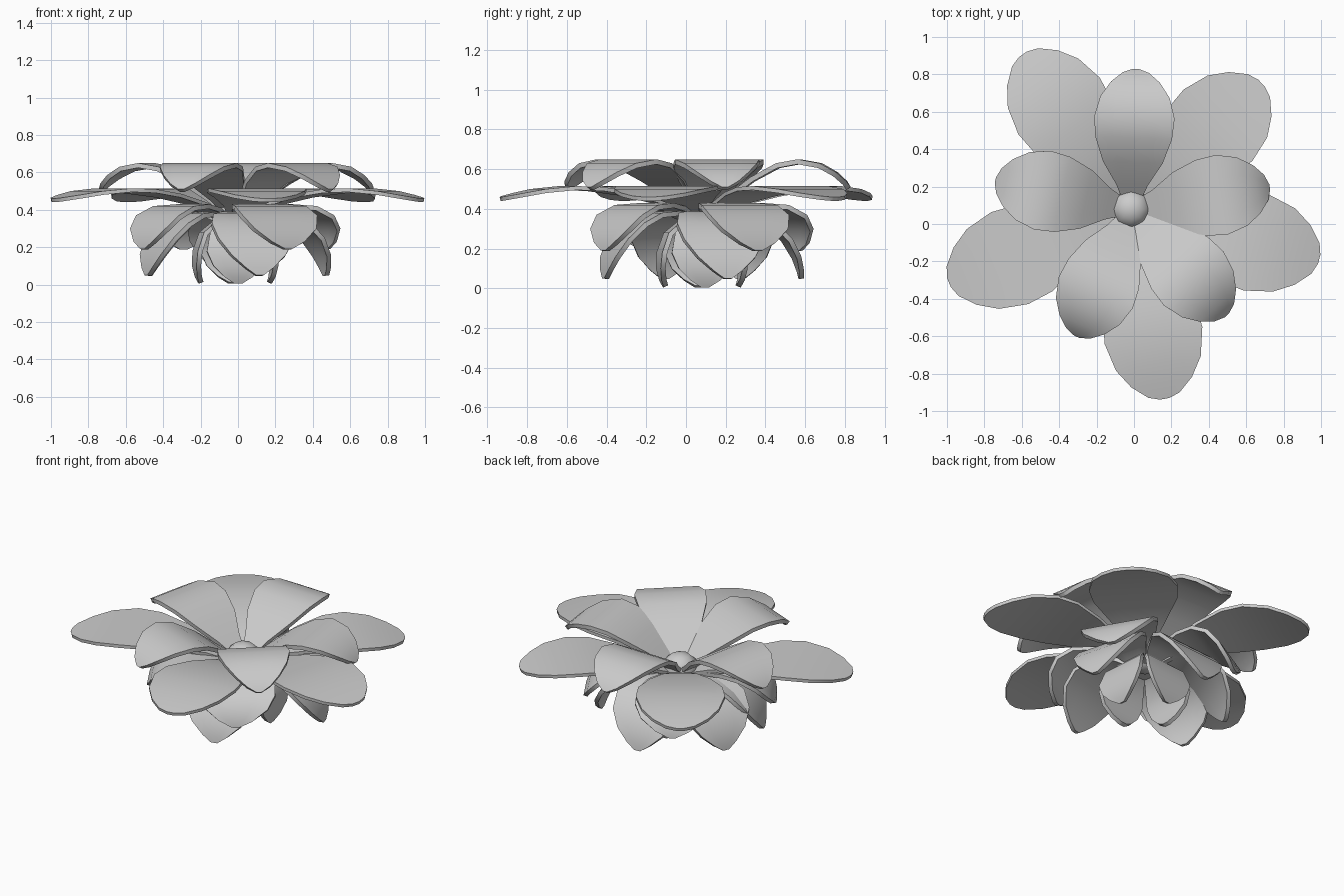
import bpy, bmesh, math

if "Cube" in bpy.data.objects:
    bpy.data.objects.remove(bpy.data.objects["Cube"])

CX, CY = -0.015, 0.08     # flower axis
ACROSS = 4                # strips across each petal


def petal(name, rows, angle, scale, thickness):
    """Petal lofted from rows of (radius, height, half width), turned to angle."""
    bm = bmesh.new()
    a = math.radians(angle)
    ca, sa = math.cos(a), math.sin(a)
    grid = []
    for r, z, w in rows:
        line = []
        for i in range(ACROSS + 1):
            s = w * (2 * i / ACROSS - 1)
            rr = r * scale
            line.append(bm.verts.new((CX + rr * ca - s * sa, CY + rr * sa + s * ca, z)))
        grid.append(line)
    for p, q in zip(grid, grid[1:]):
        for i in range(ACROSS):
            bm.faces.new((p[i], q[i], q[i + 1], p[i + 1]))
    mesh = bpy.data.meshes.new(name)
    bm.to_mesh(mesh)
    bm.free()
    ob = bpy.data.objects.new(name, mesh)
    bpy.context.collection.objects.link(ob)
    mod = ob.modifiers.new("thickness", 'SOLIDIFY')
    mod.thickness = thickness
    mod.offset = -1
    bpy.ops.object.select_all(action='DESELECT')
    bpy.context.view_layer.objects.active = ob
    ob.select_set(True)
    bpy.ops.object.modifier_apply(modifier=mod.name)
    bpy.ops.object.shade_smooth_by_angle(angle=math.radians(40))


# tier profiles: (radius, height, half width) from base to tip
top = [(.05, .41, .05), (.13, .47, .085), (.25, .56, .16), (.38, .63, .205),
       (.49, .65, .215), (.60, .63, .185), (.68, .585, .13), (.73, .54, .07), (.75, .51, .015)]
middle = [(.05, .38, .05), (.20, .44, .10), (.37, .485, .18), (.54, .51, .25),
          (.68, .515, .265), (.83, .50, .23), (.93, .48, .165), (1.0, .465, .085), (1.02, .46, .025)]
lower = [(.05, .35, .05), (.14, .41, .10), (.26, .43, .17), (.38, .42, .22),
         (.48, .37, .23), (.54, .30, .19), (.57, .23, .10), (.575, .19, .02)]
under = [(.04, .34, .05), (.14, .39, .11), (.26, .38, .19), (.36, .33, .225),
         (.44, .25, .21), (.49, .16, .15), (.51, .09, .075), (.515, .05, .02)]
bottom = [(.03, .34, .04), (.11, .34, .10), (.18, .28, .15), (.215, .18, .17),
          (.22, .10, .135), (.21, .04, .075), (.195, .005, .02)]

tiers = [
    ("top_petal", top, .025, [(88, 1), (9, 1), (-48, 1.02), (247, .99), (168, .99)]),
    ("middle_petal", middle, .02, [(-80, 1.01), (-15, 1.02), (44, .95), (125, .99), (202, 1.03)]),
    ("lower_petal", lower, .025, [(-60 + 90 * i, 1) for i in range(4)]),
    ("under_petal", under, .025, [(a, 1) for a in (285, 15, 95, 157, 202)]),
    ("bottom_petal", bottom, .025, [(-85 + 90 * i, 1) for i in range(4)]),
]
for name, rows, thick, turns in tiers:
    for i, (ang, sc) in enumerate(turns):
        petal(f"{name}_{i + 1}", rows, ang, sc, thick)

# round heart of the flower
bpy.ops.mesh.primitive_uv_sphere_add(segments=8, ring_count=6, radius=0.11,
                                     location=(CX, CY, 0.39))
bpy.context.object.name = "flower_centre"
bpy.context.object.scale.z = 0.85
bpy.ops.object.shade_smooth_by_angle(angle=math.radians(60))
